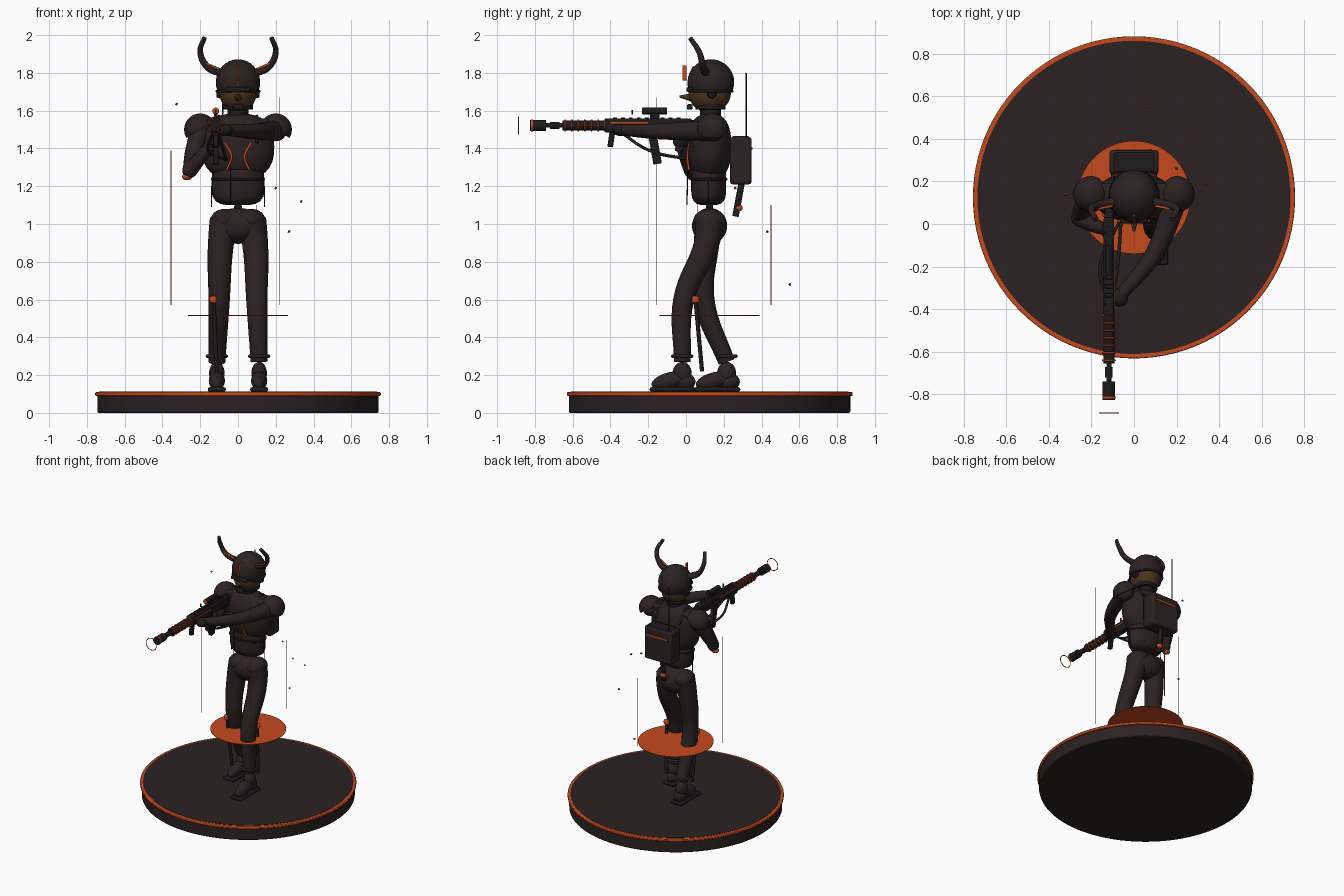
import bpy, bmesh, math
from mathutils import Vector

cube = bpy.data.objects.get("Cube")
if cube:
    bpy.data.objects.remove(cube)


def material(name, red, green, blue):
    mat = bpy.data.materials.new(name)
    mat.use_nodes = True
    mat.diffuse_color = (red, green, blue, 1)
    mat.node_tree.nodes["Principled BSDF"].inputs["Base Color"].default_value = (red, green, blue, 1)
    return mat


CLOTH = material("dark brown cloth", .025, .016, .016)
METAL = material("black metal", .013, .011, .012)
ORANGE = material("burnt orange", .56, .067, .012)
SKIN = material("brown skin", .075, .035, .014)
meshes = []


def link(name, data, mat):
    data.materials.append(mat)
    ob = bpy.data.objects.new(name, data)
    bpy.context.collection.objects.link(ob)
    return ob


def finish(name, bm, mat, location, tilt=(0, 0, 0), bevel=0):
    bmesh.ops.recalc_face_normals(bm, faces=bm.faces)
    mesh = bpy.data.meshes.new(name)
    bm.to_mesh(mesh)
    bm.free()
    ob = link(name, mesh, mat)
    ob.location = location
    ob.rotation_euler = [math.radians(angle) for angle in tilt]
    if bevel:
        modifier = ob.modifiers.new("soft edges", "BEVEL")
        modifier.width, modifier.segments = bevel, 2
    meshes.append(ob)
    return ob


def box(name, mat, location, size, tilt=(0, 0, 0), bevel=.004):
    bm = bmesh.new()
    bmesh.ops.create_cube(bm, size=1)
    bmesh.ops.scale(bm, vec=size, verts=bm.verts)
    finish(name, bm, mat, location, tilt, bevel)


def ball(name, mat, location, radii, tilt=(0, 0, 0), power=2, floor=None):
    # Ellipsoid; a higher power squares its profile, a floor cuts it into a dome
    bm = bmesh.new()
    bmesh.ops.create_uvsphere(bm, u_segments=32, v_segments=20, radius=1)
    for vert in bm.verts:
        around, up = vert.co.xy.length, abs(vert.co.z)
        vert.co /= (around ** power + up ** power) ** (1 / power)
    if floor is not None:
        everything = bm.verts[:] + bm.edges[:] + bm.faces[:]
        bmesh.ops.bisect_plane(bm, geom=everything, plane_co=(0, 0, floor), plane_no=(0, 0, 1), clear_inner=True)
        bmesh.ops.holes_fill(bm, edges=[edge for edge in bm.edges if edge.is_boundary])
    bmesh.ops.scale(bm, vec=radii, verts=bm.verts)
    finish(name, bm, mat, location, tilt)


def rod(name, mat, start, end, radius, end_radius=None, sides=24, bevel=0):
    start, end = Vector(start), Vector(end)
    bm = bmesh.new()
    bmesh.ops.create_cone(bm, cap_ends=True, segments=sides, radius1=radius,
                          radius2=end_radius or radius, depth=(end - start).length)
    ob = finish(name, bm, mat, (start + end) / 2, bevel=bevel)
    ob.rotation_euler = (end - start).to_track_quat("Z", "Y").to_euler()


def tube(name, mat, points, radius, end_radius=None, cyclic=False):
    # Smooth tube through the points, tapering evenly
    curve = bpy.data.curves.new(name, "CURVE")
    curve.dimensions, curve.use_fill_caps = "3D", True
    curve.bevel_depth, curve.bevel_resolution, curve.resolution_u = 1, 5, 8
    spline = curve.splines.new("BEZIER")
    spline.bezier_points.add(len(points) - 1)
    spline.use_cyclic_u = cyclic
    taper = ((end_radius or radius) - radius) / (len(points) - 1)
    for index, point in enumerate(spline.bezier_points):
        point.co = points[index]
        point.radius = radius + taper * index
        point.handle_left_type = point.handle_right_type = "AUTO"
    link(name, curve, mat)


def hoop(name, mat, centre, radius, thickness, depth=1, upright=False):
    points = []
    for step in range(16):
        angle = step * math.pi / 8
        across, along = radius * math.cos(angle), radius * depth * math.sin(angle)
        offset = (across, 0, along) if upright else (across, along, 0)
        points.append(Vector(centre) + Vector(offset))
    tube(name, mat, points, thickness, cyclic=True)


# Display base and glowing disc
def disc(name, mat, bottom, top, radius, bevel=0):
    rod(name, mat, (0, MID, bottom), (0, MID, top), radius, sides=96, bevel=bevel)


MID = .125
disc("base", CLOTH, 0, .1, .745, bevel=.008)
disc("base_rim", ORANGE, .09, .11, .756, bevel=.005)
disc("base_top", CLOTH, .1, .112, .735)
disc("glow_disc", ORANGE, .513, .517, .265)

# Legs and boots; the left one steps forward
ball("pelvis", CLOTH, (0, MID, .99), (.135, .093, .095))
for label, side, knee, foot in (("left", 1, -.012, -.02), ("right", -1, .095, .215)):
    ankle = side * .112
    hip = Vector((side * .07, MID, 1.02))
    tube(label + "_leg", CLOTH, [hip, (side * .09, .11, .9), (side * .1, knee, .6), (ankle, foot, .27)], .08, .045)
    ball(label + "_hip", CLOTH, hip, (.075, .085, .06))
    hoop(label + "_boot_cuff", CLOTH, (ankle, foot, .3), .05, .009)
    ball(label + "_ankle", CLOTH, (ankle, foot, .21), (.041, .05, .06))
    ball(label + "_boot", CLOTH, (ankle, foot - .065, .17), (.043, .1, .045), tilt=(14, 0, 0))
    ball(label + "_heel", CLOTH, (ankle, foot + .015, .165), (.04, .055, .045))
    box(label + "_sole", METAL, (ankle, foot - .05, .124), (.095, .245, .024), bevel=.01)
    # Thigh rod with a bright cap
    cap = Vector((side * .13, .05, .6))
    rod(label + "_thigh_rod", METAL, cap, (ankle, .085, .22), .011)
    ball(label + "_rod_cap", ORANGE, cap, (.021, .021, .018), power=4)

# Torso
rod("spine", METAL, (0, MID, 1), (0, MID, 1.2), .018)
ball("abdomen", CLOTH, (0, .12, 1.22), (.138, .093, .12), power=4)
ball("chest", CLOTH, (0, MID, 1.41), (.192, .115, .175), power=2.6)
hoop("waist_band", METAL, (0, .12, 1.237), .138, .006, depth=.68)
box("shoulder_yoke", CLOTH, (0, .13, 1.535), (.33, .12, .045), bevel=.015)
rod("neck", METAL, (0, .13, 1.55), (0, .13, 1.66), .055)
rod("collar", METAL, (0, .13, 1.605), (0, .13, 1.64), .08, bevel=.006)
for side in (-1, 1):
    tube("chest_glow_line", ORANGE, [(side * .07, .015, 1.43), (side * .035, .008, 1.36), (side * .06, .015, 1.285)], .006)
    rod("hanging_cord", METAL, (side * .138, .12, 1.25), (side * .14, .12, 1.09), .003)
    tube("harness_strap", METAL, [(side * .1, .025, 1.43), (side * .1, .13, 1.57), (side * .1, .23, 1.48)], .009)
rod("front_cord", METAL, (-.04, .01, 1.3), (-.04, .005, 1.1), .003)

# Head, helmet and horns
HEAD = Vector((0, .132, 1.75))
ball("face", SKIN, (0, MID, 1.695), (.098, .113, .105))
rod("nose", SKIN, (0, .03, 1.67), (0, -.035, 1.675), .022, .005, sides=12)
ball("helmet", CLOTH, HEAD, (.117, .123, .122), floor=-.4)
hoop("helmet_brim", METAL, (0, HEAD.y, 1.703), .113, .007)
box("visor", METAL, (0, .018, 1.712), (.13, .03, .026), bevel=.008)
box("mouth_guard", METAL, (0, .02, 1.62), (.05, .03, .03), bevel=.008)
box("crest", ORANGE, (0, -.008, 1.8), (.009, .022, .08), bevel=.002)
tube("crest_line", ORANGE, [(0, .011, 1.73), (0, .016, 1.78), (0, .04, 1.835)], .004)
for side in (-1, 1):
    rod("ear_cup", METAL, (side * .09, .135, 1.69), (side * .115, .135, 1.69), .026, .02)
    tube("horn", CLOTH, [(side * .09, .105, 1.8), (side * .16, .09, 1.83), (side * .2, .07, 1.91),
                         (side * .178, .022, 1.985)], .022, .012)
    tube("horn_glow", ORANGE, [(side * .1, .085, 1.82), (side * .17, .07, 1.85)], .006)

# Shoulders
for side in (-1, 1):
    shoulder = (side * .2, .14, 1.5)
    ball("shoulder_guard", CLOTH, shoulder, (.085, .085, .085), tilt=(0, side * 32, 0), floor=0)
    ball("shoulder", CLOTH, shoulder, (.06, .065, .062))

# Arms and hands
left_hand = Vector((-.07, -.345, 1.497))
elbow = Vector((-.255, .03, 1.285))
right_hand = Vector((-.125, -.03, 1.44))
tube("left_arm", CLOTH, [(.2, .13, 1.495), (.1, -.13, 1.49), left_hand], .057, .029)
ball("left_hand", METAL, left_hand, (.04, .045, .032), tilt=(0, 0, 35))
tube("right_upper_arm", CLOTH, [(-.2, .13, 1.49), (-.235, .08, 1.38), elbow], .055, .038)
ball("right_elbow", CLOTH, elbow, (.04, .042, .042))
ball("elbow_glow", ORANGE, elbow + Vector((-.015, 0, -.035)), (.026, .026, .018))
tube("right_forearm", CLOTH, [elbow, (-.2, 0, 1.35), right_hand], .042, .028)
ball("right_hand", METAL, right_hand, (.032, .04, .042))

# Rifle, pointing forward; parts are placed by distance ahead and height above the bore
BORE = Vector((-.118, 0, 1.522))


def on_rifle(ahead, above=0, aside=0):
    return BORE + Vector((aside, -ahead, above))


def barrel_part(name, mat, near, far, radius, above=0):
    rod(name, mat, on_rifle(near, above), on_rifle(far, above), radius, sides=20)


barrel_part("barrel_shroud", METAL, .35, .655, .026)
barrel_part("barrel", METAL, .65, .75, .012)
barrel_part("barrel_joint", METAL, .67, .72, .018)
barrel_part("muzzle", METAL, .74, .825, .029)
barrel_part("muzzle_band", ORANGE, .81, .82, .031)
hoop("muzzle_ring", ORANGE, on_rifle(.887), .045, .0025, upright=True)
for step in range(7):
    hoop("barrel_ring", ORANGE, on_rifle(.43 + step * .035), .028, .0045, upright=True)
box("rifle_body", METAL, on_rifle(.2), (.05, .46, .075), bevel=.008)
box("rifle_stock", METAL, on_rifle(-.06, -.015), (.042, .12, .085), bevel=.01)
for step in range(9):
    box("top_rail_tooth", METAL, on_rifle(.04 + step * .042, .036), (.034, .02, .014), bevel=.002)
for side in (-1, 1):
    box("rifle_side_strip", ORANGE, on_rifle(.3, .013, side * .026), (.004, .2, .008), bevel=0)
    tube("rifle_hose", METAL, [on_rifle(.34, -.04, side * .014), on_rifle(.2, -.13, side * .04),
                               (-.06, .03, 1.34)], .008)
barrel_part("scope", METAL, .1, .23, .018, above=.076)
barrel_part("scope_lens", ORANGE, .228, .233, .016, above=.076)
box("scope_mount", METAL, on_rifle(.165, .05), (.018, .05, .04))
box("front_sight", METAL, on_rifle(.285, .07), (.01, .008, .025), bevel=0)
box("magazine", METAL, on_rifle(.165, -.12), (.03, .045, .17), tilt=(10, 0, 0))
box("pistol_grip", METAL, on_rifle(.03, -.09), (.03, .04, .1), tilt=(-12, 0, 0))
box("fore_grip", METAL, on_rifle(.395, -.07), (.026, .03, .09), tilt=(-8, 0, 0))

# Backpack with aerial and hanging tool
box("backpack", CLOTH, (0, .29, 1.335), (.23, .115, .25), bevel=.014)
box("backpack_stripe", ORANGE, (0, .349, 1.4), (.17, .006, .012), bevel=0)
box("backpack_lid", METAL, (0, .29, 1.455), (.19, .09, .02), bevel=.006)
rod("aerial", METAL, (-.08, .32, 1.45), (-.08, .32, 1.8), .004)
rod("hanging_tool", METAL, (0, .295, 1.22), (0, .262, 1.04), .017)
ball("tool_light", ORANGE, (0, .28, 1.085), (.022, .02, .018))

# Three fine upright beams spaced evenly around the figure
for angle, reach, top in ((-52, .355, 1.67), (190, .36, 1.39), (73, .34, 1.1)):
    x, y = reach * math.cos(math.radians(angle)), MID + reach * math.sin(math.radians(angle))
    rod("light_beam", ORANGE, (x, y, .57), (x, y, top), .0022, sides=8)

# Floating sparks
for spot in ((-.325, .14, 1.635), (.27, .43, .96), (.335, .19, 1.12), (.2, .26, 1.19), (.055, .55, .68)):
    box("spark", ORANGE, spot, (.01, .01, .01), tilt=(45, 30, 0), bevel=0)

# Smooth shading with sharp edges kept
bpy.ops.object.select_all(action="DESELECT")
for ob in meshes:
    ob.select_set(True)
bpy.context.view_layer.objects.active = meshes[0]
bpy.ops.object.shade_smooth_by_angle(angle=math.radians(38))
